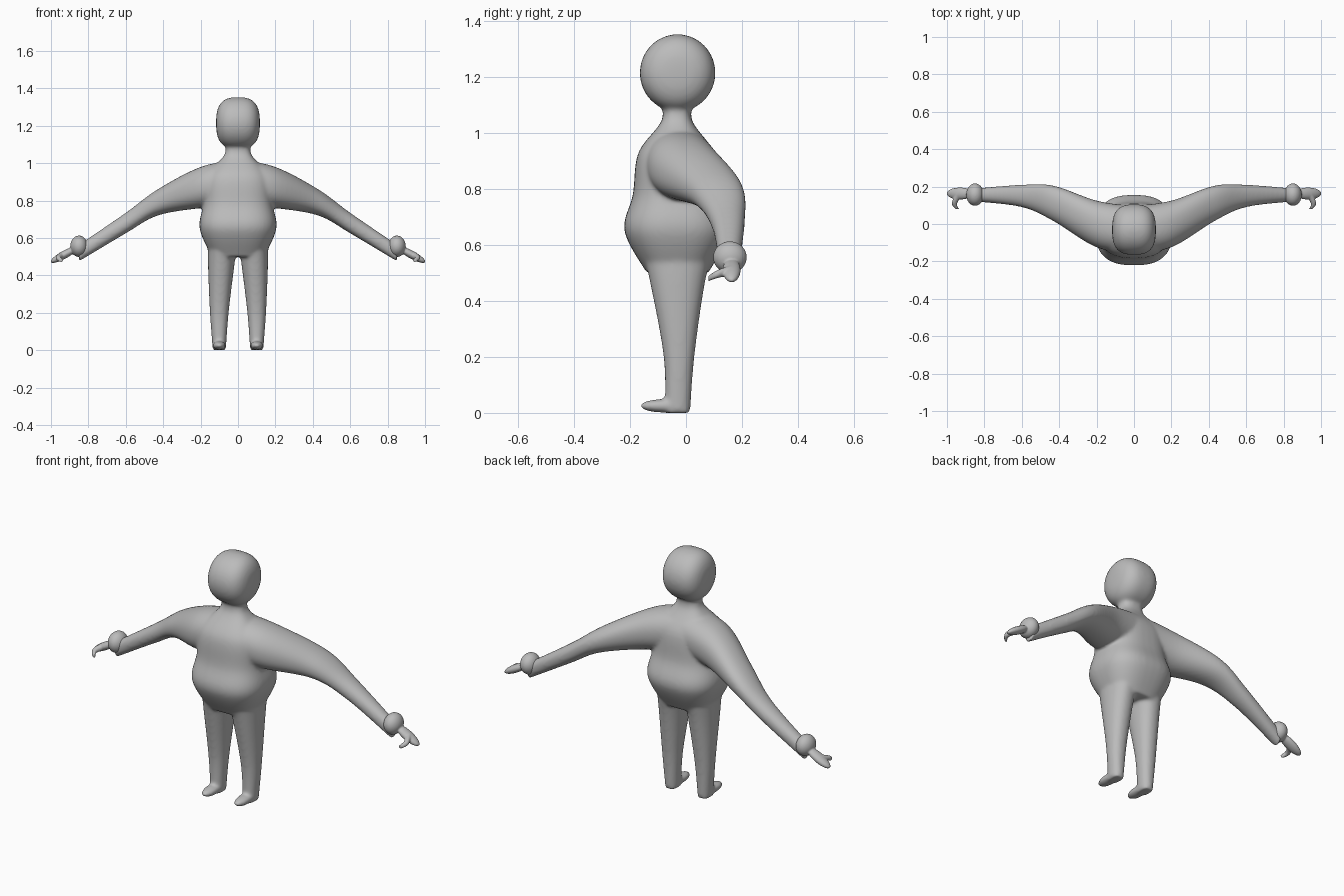
import bpy, bmesh, math
from mathutils import Vector

old = bpy.data.objects.get("Cube")
if old:
    bpy.data.objects.remove(old, do_unlink=True)

grey = bpy.data.materials.new("clay grey")
grey.use_nodes = True
grey.diffuse_color = (0.5, 0.5, 0.5, 1)
shader = grey.node_tree.nodes["Principled BSDF"]
shader.inputs["Base Color"].default_value = grey.diffuse_color


def between(before, start, end, after, t):
    """Smooth curve from start to end, aimed by their neighbours."""
    leave, arrive = (end - before) / 2, (after - start) / 2
    ease = t * t * (3 - 2 * t)
    return start.lerp(end, ease) + leave * t * (1 - t) ** 2 - arrive * t * t * (1 - t)


def refine(rows, steps=8):
    """Fill in sections between the given ones."""
    rows = [Vector(row) for row in rows]
    last = len(rows) - 1
    result = []
    for i in range(last):
        before, after = rows[max(i - 1, 0)], rows[min(i + 2, last)]
        for step in range(steps):
            result.append(between(before, rows[i], rows[i + 1], after, step / steps))
    return result + [rows[last]]


def rounded(value, power):
    return math.copysign(abs(value) ** (2 / power), value)


def loft(bm, axis, rows, power=2.2, side=1, count=40):
    """Skin rounded sections: place on axis, two centres, two radii."""
    rings = []
    for place, centre_u, centre_v, radius_u, radius_v in refine(rows):
        ring = []
        for k in range(count):
            angle = math.tau * k / count
            u = centre_u + radius_u * rounded(math.cos(angle), power)
            v = centre_v + radius_v * rounded(math.sin(angle), power)
            point = [u, v]
            point.insert("xyz".index(axis), place)
            point[0] *= side
            ring.append(bm.verts.new(point))
        rings.append(ring)
    faces = [bm.faces.new(rings[0]), bm.faces.new(rings[-1])]
    for low, high in zip(rings, rings[1:]):
        for k in range(count):
            faces.append(bm.faces.new((low[k - 1], low[k], high[k], high[k - 1])))
    bmesh.ops.recalc_face_normals(bm, faces=faces)


def blob(bm, centre, radii, side=1, power=2.0, slope=0.0):
    """Ellipsoid, optionally boxier along x or sloping outwards."""
    made = bmesh.ops.create_uvsphere(bm, u_segments=40, v_segments=24, radius=1)
    verts = made["verts"]
    for v in verts:
        across, around = abs(v.co.x), math.hypot(v.co.y, v.co.z)
        unit = v.co / (across ** power + around ** power) ** (1 / power)
        point = Vector(centre) + unit * Vector(radii)
        point.z += slope * (point.x - centre[0])
        point.x *= side
        v.co = point
    faces = list({face for v in verts for face in v.link_faces})
    bmesh.ops.recalc_face_normals(bm, faces=faces)


def upright(rows):
    """Turn height, half width, front and back into sections."""
    return [(z, 0, (front + back) / 2, width, (back - front) / 2)
            for z, width, front, back in rows]


def finish(name, bm, voxel, rounds):
    """Fuse the overlapping parts into one soft skin."""
    mesh = bpy.data.meshes.new(name)
    bm.to_mesh(mesh)
    bm.free()
    mesh.materials.append(grey)
    for face in mesh.polygons:
        face.use_smooth = True
    part = bpy.data.objects.new(name, mesh)
    bpy.context.collection.objects.link(part)
    fuse = part.modifiers.new("fuse", "REMESH")
    fuse.mode = "VOXEL"
    fuse.voxel_size = voxel
    fuse.use_smooth_shade = True
    soften = part.modifiers.new("soften", "SMOOTH")
    soften.iterations = rounds


body = bmesh.new()

# torso with belly, shoulders and neck
loft(body, "z", upright([
    (0.5, 0.14, -0.14, 0.08),
    (0.65, 0.205, -0.22, 0.155),
    (0.78, 0.186, -0.19, 0.12),
    (0.93, 0.17, -0.17, 0.1),
    (1.05, 0.07, -0.085, 0.02),
    (1.15, 0.08, -0.1, 0.04)]), power=2.6)

# head
blob(body, (0, -0.03, 1.215), (0.117, 0.135, 0.138), power=2.8)

for side in (1, -1):
    # leg
    loft(body, "z", [
        (0, 0.1, -0.03, 0.035, 0.045),
        (0.2, 0.1, -0.025, 0.05, 0.055),
        (0.45, 0.09, -0.03, 0.07, 0.095),
        (0.6, 0.08, -0.03, 0.08, 0.13)], side=side)
    # foot
    blob(body, (0.1, -0.085, 0.025), (0.036, 0.08, 0.024), side)
    # arm
    loft(body, "x", [
        (0, -0.03, 0.9, 0.125, 0.12),
        (0.2, 0, 0.87, 0.125, 0.11),
        (0.43, 0.11, 0.79, 0.095, 0.07),
        (0.6, 0.15, 0.68, 0.06, 0.055),
        (0.85, 0.155, 0.52, 0.035, 0.045)], side=side)
finish("body", body, 0.008, 12)

for side, name in ((1, "left_hand"), (-1, "right_hand")):
    hand = bmesh.new()
    # wrist ball
    blob(hand, (0.85, 0.157, 0.556), (0.047, 0.06, 0.057), side)
    # mitten of joined fingers
    blob(hand, (0.93, 0.163, 0.51), (0.072, 0.032, 0.024), side, slope=-0.5)
    # thumb hooking forward
    loft(hand, "y", [
        (0.08, 0.945, 0.48, 0.01, 0.01),
        (0.11, 0.96, 0.495, 0.014, 0.014),
        (0.16, 0.935, 0.51, 0.022, 0.018)], side=side)
    finish(name, hand, 0.004, 4)
